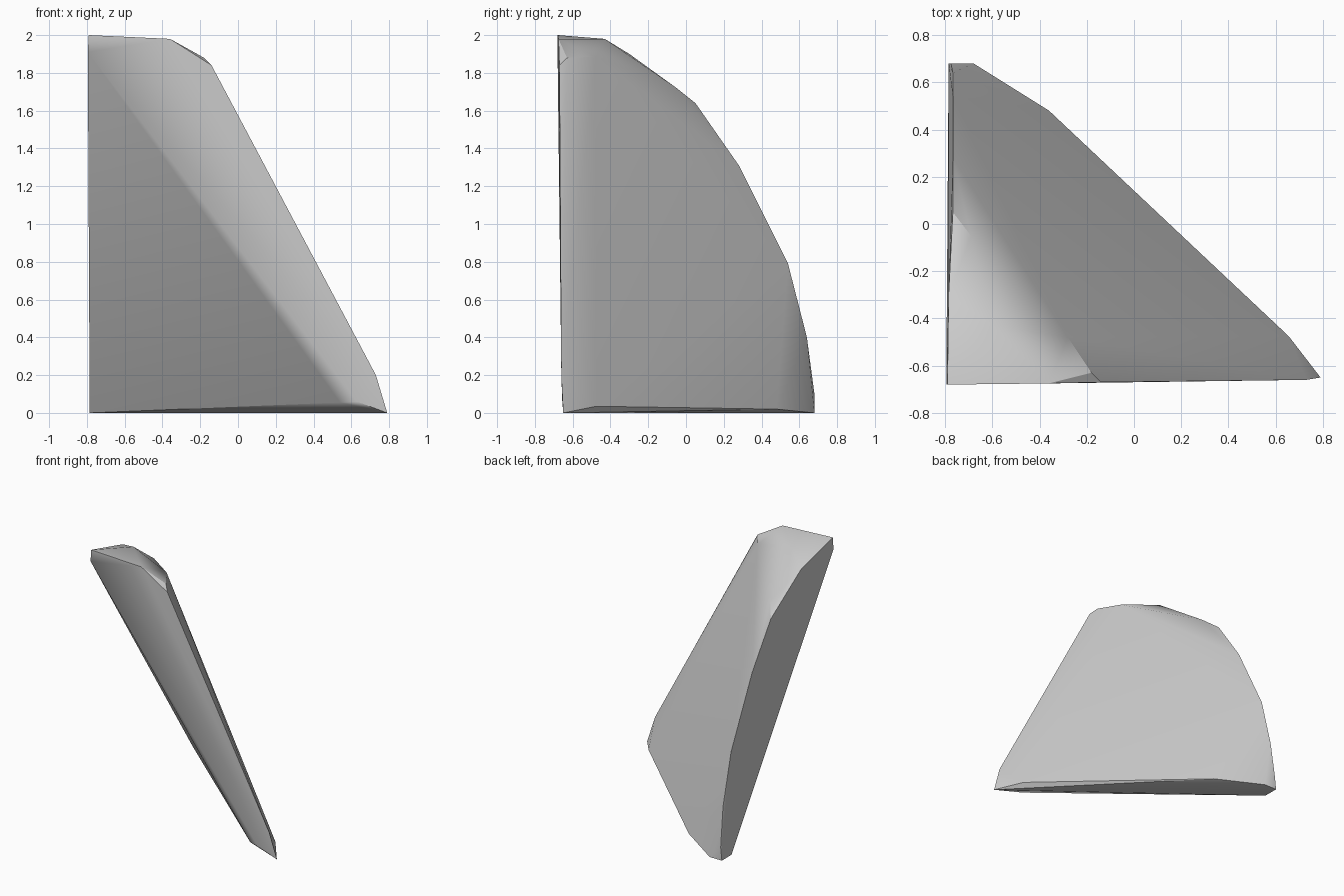
import bpy
import bmesh

# Remove the default cube if present
default_cube = bpy.data.objects.get("Cube")
if default_cube:
    bpy.data.objects.remove(default_cube, do_unlink=True)


def make_material(name, colour):
    material = bpy.data.materials.new(name)
    material.use_nodes = True
    material.diffuse_color = colour
    shader = next(n for n in material.node_tree.nodes if n.type == "BSDF_PRINCIPLED")
    shader.inputs["Base Color"].default_value = colour
    return material


def make_hull(name, points, material):
    """Wrap a convex skin around the given corner points."""
    bm = bmesh.new()
    for point in points:
        bm.verts.new(point)
    result = bmesh.ops.convex_hull(bm, input=bm.verts)
    loose = {g for key in ("geom_interior", "geom_unused") for g in result[key]
             if isinstance(g, bmesh.types.BMVert)}
    bmesh.ops.delete(bm, geom=list(loose), context="VERTS")
    bmesh.ops.recalc_face_normals(bm, faces=bm.faces)
    mesh = bpy.data.meshes.new(name)
    bm.to_mesh(mesh)
    bm.free()
    mesh.materials.append(material)
    shard = bpy.data.objects.new(name, mesh)
    bpy.context.collection.objects.link(shard)
    return shard


# Corners of the upright front face
front_edge = [(-.79, -.68, 2), (-.36, -.675, 1.98), (-.14, -.67, 1.84),
              (.73, -.66, .2), (.79, -.65, 0), (.63, -.655, .06),
              (-.795, -.68, 1.91)]

# Curved edge of the side face, as (y, z)
side_profile = [(.05, 1.64), (.28, 1.31), (.54, .79), (.64, .4)]
side_edge = [(-.767, y, z) for y, z in side_profile]
side_edge += [(-.785, -.3, 1.9), (-.775, .68, .1), (-.785, .68, 0)]

# Outer edge of the base
base_edge = [(.655, -.475, .035), (-.36, .48, .02), (-.68, .68, 0)]

# Slanted underside: its back foot and the bevel along the front face
underside = [(-.785, .56, 0), (.54, -.62, .055)]

# Chipped crown
crown = [(-.18, -.63, 1.88), (-.28, -.48, 1.885),
         (-.6, -.43, 1.98), (-.69, -.05, 1.72)]

stone = make_material("pale grey stone", (.6, .6, .6, 1))
shard = make_hull("stone_shard",
                  front_edge + side_edge + base_edge + underside + crown, stone)

# Soft shading across the shallow facets, crisp outer edges
bpy.ops.object.select_all(action="DESELECT")
shard.select_set(True)
bpy.context.view_layer.objects.active = shard
bpy.ops.object.shade_smooth_by_angle(angle=.52)

# Keep the broad faces evenly shaded
weighting = shard.modifiers.new("even_shading", "WEIGHTED_NORMAL")
weighting.keep_sharp = True
